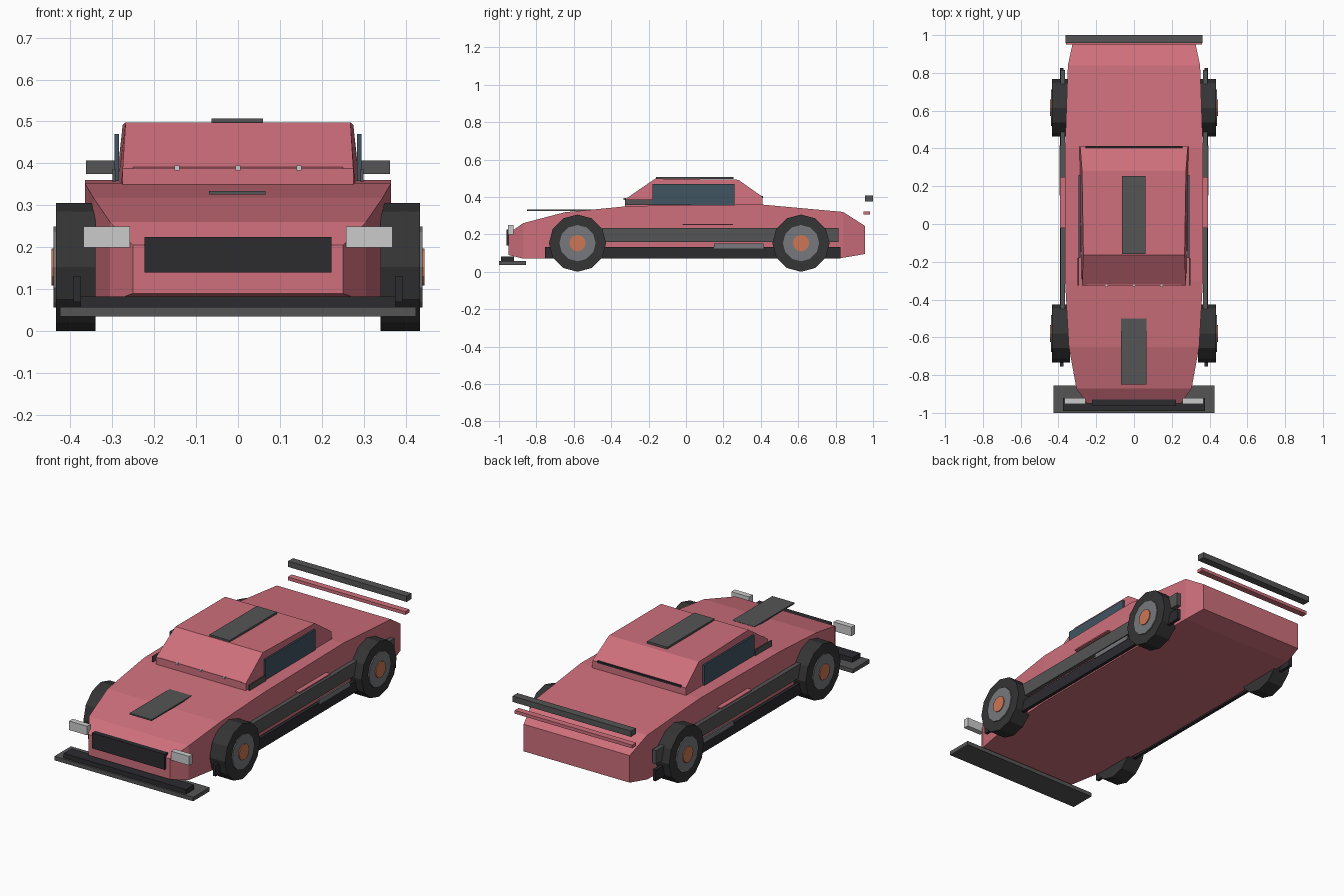
import bpy, math

if "Cube" in bpy.data.objects:
    bpy.data.objects.remove(bpy.data.objects["Cube"])

def mat(name, r, g, b):
    m = bpy.data.materials.new(name)
    m.diffuse_color = (r, g, b, 1)
    m.use_nodes = True
    m.node_tree.nodes["Principled BSDF"].inputs["Base Color"].default_value = m.diffuse_color
    return m

PINK = mat("pink_paint", 0.62, 0.16, 0.20)
DARK = mat("dark_trim", 0.025, 0.025, 0.03)
GREY = mat("grey_trim", 0.09, 0.09, 0.09)
RUBBER = mat("rubber", 0.035, 0.035, 0.035)
RIM = mat("rim_grey", 0.18, 0.19, 0.2)
COPPER = mat("copper", 0.6, 0.18, 0.09)
GLASS = mat("glass", 0.05, 0.09, 0.12)
LAMP = mat("lamp", 0.7, 0.7, 0.7)

def mesh(name, verts, faces, m):
    me = bpy.data.meshes.new(name)
    me.from_pydata(verts, [], faces)
    me.materials.append(m)
    ob = bpy.data.objects.new(name, me)
    bpy.context.collection.objects.link(ob)
    return ob

def loft(name, rings, m):
    """Join rings of four points, capping both ends."""
    v = [p for r in rings for p in r]
    f = [(3, 2, 1, 0), tuple(range(len(v) - 4, len(v)))]
    for i in range(len(rings) - 1):
        for k in range(4):
            a, b = i * 4 + k, i * 4 + (k + 1) % 4
            f.append((a, b, b + 4, a + 4))
    return mesh(name, v, f, m)

def box(name, x, y, z, m):
    return loft(name, [[(x[0], q, z[0]), (x[0], q, z[1]), (x[1], q, z[1]), (x[1], q, z[0])][::-1]
                       for q in y], m)

def pair(name, x, y, z, m):
    box(name + "_right", x, y, z, m)
    box(name + "_left", (-x[1], -x[0]), y, z, m)

def section(y, w0, w1, z0, z1):
    return [(w0, y, z0), (w1, y, z1), (-w1, y, z1), (-w0, y, z0)]

# Body: stations of y, half width, bottom, top
stations = [(-0.95, 0.25, 0.09, 0.205), (-0.87, 0.305, 0.07, 0.26), (-0.65, 0.345, 0.07, 0.318),
            (-0.30, 0.365, 0.07, 0.352), (0.40, 0.365, 0.07, 0.36), (0.84, 0.35, 0.075, 0.32),
            (0.957, 0.325, 0.095, 0.245)]
loft("body", [section(y, w, w, a, b) for y, w, a, b in stations], PINK)

# Cabin with sloping screens
loft("cabin", [section(-0.325, 0.276, 0.275, 0.34, 0.388), section(-0.165, 0.28, 0.268, 0.34, 0.498),
               section(0.28, 0.288, 0.275, 0.34, 0.492), section(0.41, 0.29, 0.285, 0.34, 0.40)], PINK)
box("rear_window_strip", (-0.257, 0.257), (0.402, 0.413), (0.395, 0.405), DARK)
box("wiper_rail", (-0.25, 0.25), (-0.329, -0.321), (0.387, 0.392), PINK)
for i, x in enumerate((-0.145, 0, 0.145)):
    box(f"rail_clip_{i}", (x - 0.006, x + 0.006), (-0.333, -0.321), (0.383, 0.395), LAMP)
pair("side_window", (0.284, 0.294), (-0.18, 0.26), (0.358, 0.47), GLASS)
pair("window_front_trim", (0.292, 0.299), (-0.325, -0.18), (0.356, 0.387), GREY)

# Plain roof and hood panels
box("roof_panel", (-0.063, 0.06), (-0.16, 0.255), (0.496, 0.507), GREY)
box("hood_panel", (-0.069, 0.066), (-0.85, -0.50), (0.326, 0.334), GREY)

# Nose
box("grille", (-0.223, 0.223), (-0.96, -0.93), (0.14, 0.225), DARK)
pair("headlight", (0.258, 0.368), (-0.953, -0.922), (0.20, 0.25), LAMP)
box("front_bumper", (-0.375, 0.375), (-0.99, -0.92), (0.057, 0.083), DARK)
box("splitter", (-0.425, 0.425), (-1.0, -0.855), (0.035, 0.057), GREY)

# Flanks
pair("side_skirt", (0.374, 0.392), (-0.755, 0.825), (0.07, 0.132), DARK)
pair("side_stripe", (0.364, 0.388), (-0.45, 0.815), (0.16, 0.235), GREY)
pair("side_vent", (0.386, 0.395), (0.15, 0.415), (0.125, 0.15), RIM)
pair("door_trim", (0.364, 0.391), (-0.02, 0.25), (0.249, 0.256), PINK)

# Rear wing bars
box("rear_wing", (-0.363, 0.363), (0.957, 1.0), (0.375, 0.407), GREY)
box("wing_lower_bar", (-0.36, 0.36), (0.95, 0.985), (0.305, 0.323), PINK)

# Wheels
def disc(name, s, x0, x1, y, r, m):
    n = 12
    v = [(s * x, y + r * math.sin(2 * math.pi * k / n), 0.153 + r * math.cos(2 * math.pi * k / n))
         for x in (x0, x1) for k in range(n)]
    f = [tuple(range(n)), tuple(range(2 * n - 1, n - 1, -1))]
    f += [(k, k + n, (k + 1) % n + n, (k + 1) % n) for k in range(n)]
    if s > 0:
        f = [q[::-1] for q in f]
    mesh(name, v, f, m)

for end, y in (("front", -0.58), ("rear", 0.615)):
    for side, s in (("right", 1), ("left", -1)):
        tag = f"{end}_{side}"
        disc("tyre_" + tag, s, 0.34, 0.434, y, 0.153, RUBBER)
        disc("rim_" + tag, s, 0.38, 0.44, y, 0.097, RIM)
        disc("hub_" + tag, s, 0.38, 0.445, y, 0.044, COPPER)

# Consistent outward normals
import bmesh
for ob in bpy.data.objects:
    bm = bmesh.new()
    bm.from_mesh(ob.data)
    bmesh.ops.recalc_face_normals(bm, faces=bm.faces)
    bm.to_mesh(ob.data)
    bm.free()
